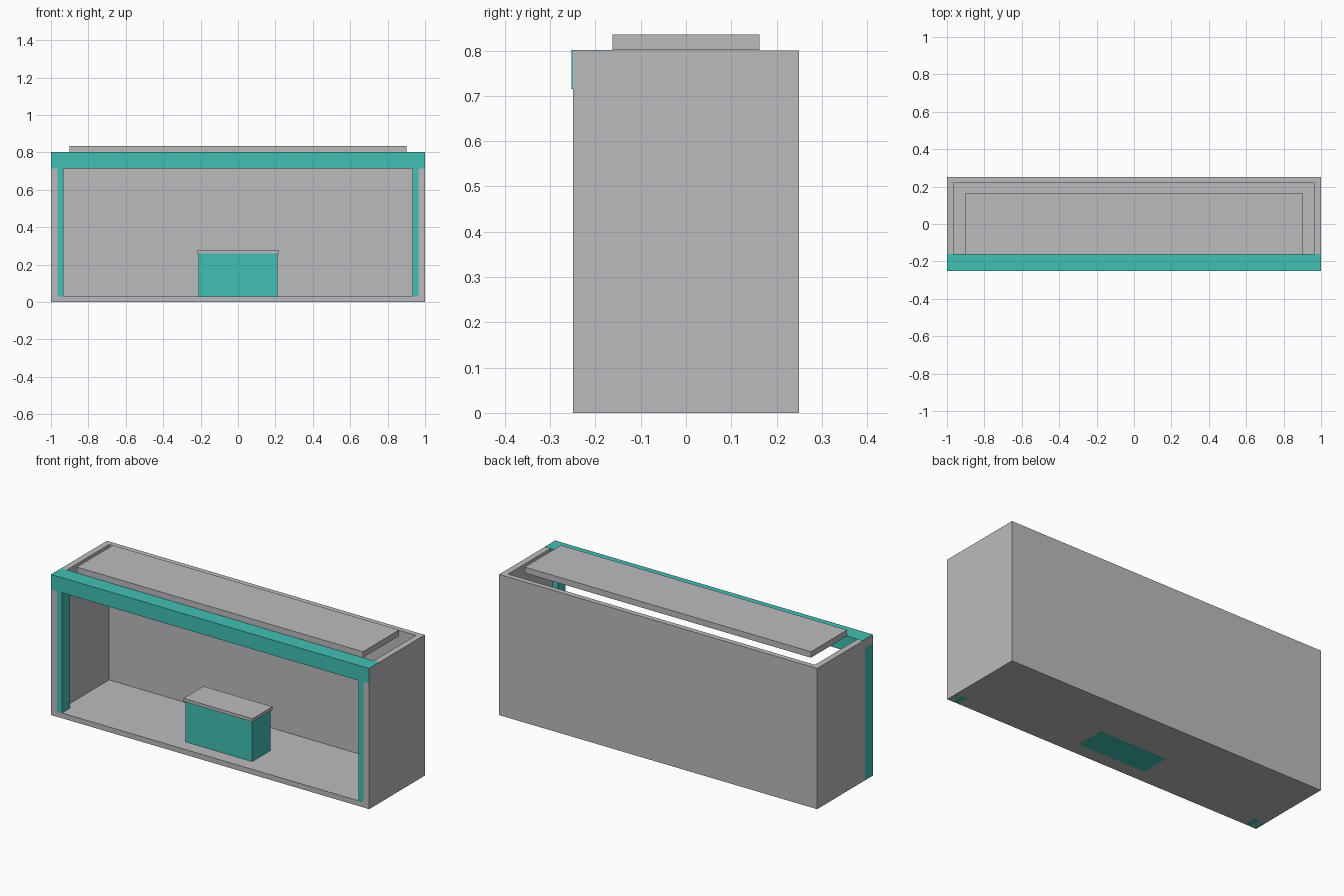
import bpy

if "Cube" in bpy.data.objects:
    bpy.data.objects.remove(bpy.data.objects["Cube"])


def material(name, rgb):
    m = bpy.data.materials.new(name)
    m.diffuse_color = (*rgb, 1)
    m.use_nodes = True
    m.node_tree.nodes["Principled BSDF"].inputs["Base Color"].default_value = m.diffuse_color
    return m


GREY = material("light grey", (0.50, 0.50, 0.52))
TEAL = material("teal", (0.053, 0.53, 0.45))


def box(name, xs, ys, zs, mat):
    """Box spanning the given min/max pairs."""
    verts = [(x, y, z) for x in xs for y in ys for z in zs]
    faces = [(0, 1, 3, 2), (4, 6, 7, 5), (0, 4, 5, 1),
             (2, 3, 7, 6), (0, 2, 6, 4), (1, 5, 7, 3)]
    mesh = bpy.data.meshes.new(name)
    mesh.from_pydata(verts, [], faces)
    mesh.materials.append(mat)
    obj = bpy.data.objects.new(name, mesh)
    bpy.context.collection.objects.link(obj)
    return obj


# Shell: floor, back wall and two side walls, open at the front and top
box("floor", (-0.965, 0.965), (-0.25, 0.22), (0.0005, 0.03), GREY)
box("back_wall", (-1, 1), (0.22, 0.25), (0, 0.8), GREY)
box("left_wall", (-1, -0.965), (-0.25, 0.22), (0, 0.8), GREY)
box("right_wall", (0.965, 1), (-0.25, 0.22), (0, 0.8), GREY)

# Front corner posts, the left one showing on the outside of its wall
box("left_post", (-1.0005, -0.932), (-0.2495, -0.18), (0, 0.75), TEAL)
box("right_post", (0.932, 0.9995), (-0.2495, -0.18), (0, 0.75), TEAL)

# Header beam across the front
box("header", (-0.9995, 0.9995), (-0.2525, -0.16), (0.715, 0.801), TEAL)

# Raised roof panel over the open top
box("roof_panel", (-0.9, 0.9), (-0.1625, 0.1625), (0.801, 0.835), GREY)

# Counter with overhanging top
box("counter", (-0.21, 0.21), (-0.173, -0.007), (0, 0.26), TEAL)
box("counter_top", (-0.217, 0.217), (-0.18, 0), (0.26, 0.278), GREY)
